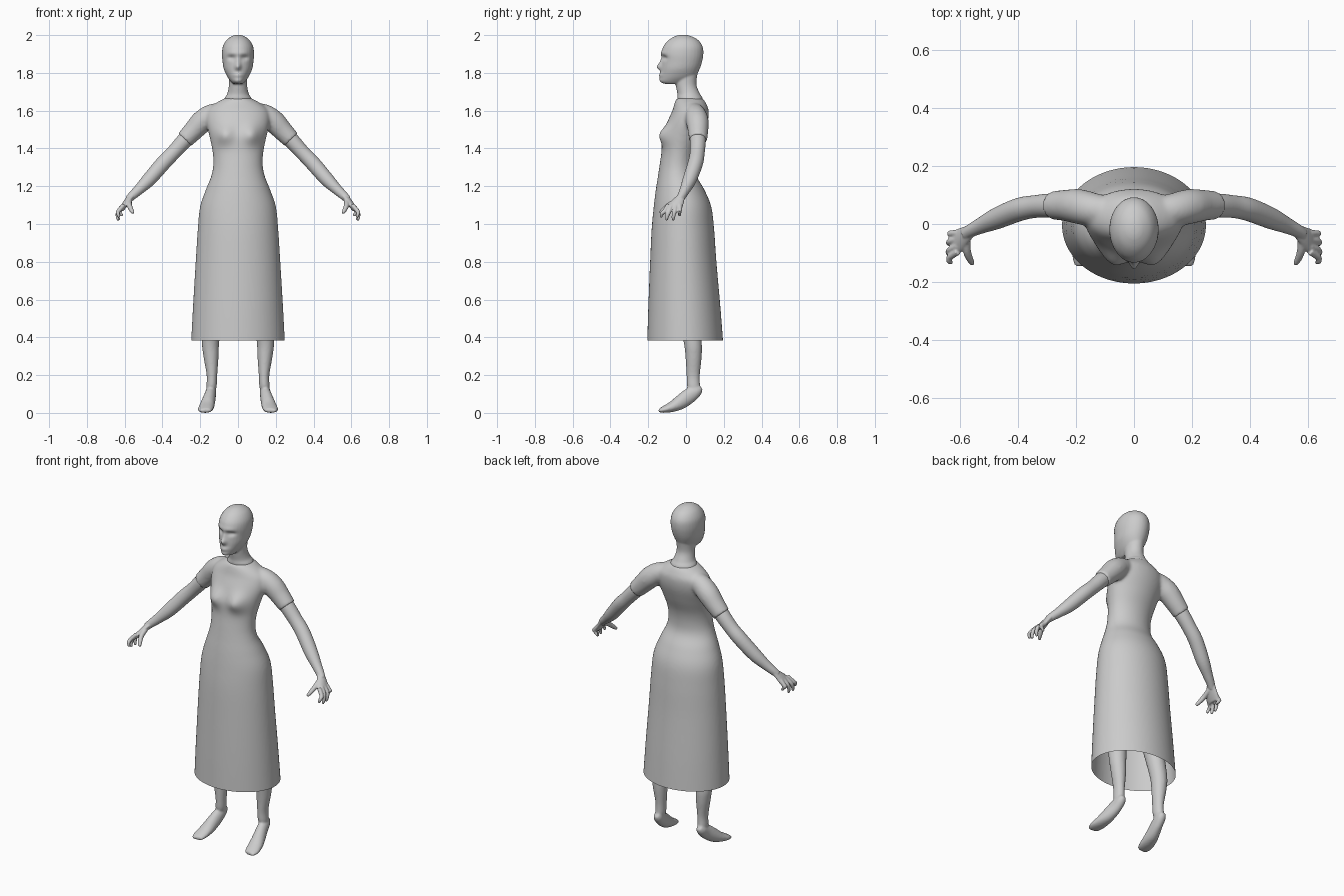
import bpy, bmesh, math
from mathutils import Vector


def spline(keys, steps):
    """Catmull-Rom through rows of (x, y, z, ru, rv)."""
    out, n = [], len(keys)
    for i in range(n - 1):
        p0, p1 = keys[max(i - 1, 0)], keys[i]
        p2, p3 = keys[i + 1], keys[min(i + 2, n - 1)]
        for s in range(steps):
            t = s / steps
            out.append([0.5 * (2 * b + (c - a) * t + (2 * a - 5 * b + 4 * c - d) * t * t
                               + (3 * b - a - 3 * c + d) * t ** 3)
                        for a, b, c, d in zip(p0, p1, p2, p3)])
    out.append(list(keys[-1]))
    return out


def loft(bm, keys, flat=False, side=1, steps=5, sides=32):
    """Closed tube of elliptical rings; flat keeps the rings horizontal."""
    rows = spline([(k[0] * side, *k[1:], k[-1])[:5] for k in keys], steps)
    rings = []
    for i, r in enumerate(rows):
        c = Vector(r[:3])
        if flat:
            u, v = Vector((1, 0, 0)), Vector((0, 1, 0))
        else:
            t = Vector(rows[min(i + 1, len(rows) - 1)][:3]) - Vector(rows[max(i - 1, 0)][:3])
            u = t.cross(Vector((0, 0, 1))).normalized()
            v = u.cross(t).normalized()
        ring = []
        for j in range(sides):
            a = 2 * math.pi * j / sides
            ring.append(bm.verts.new(c + u * max(r[3], .002) * math.cos(a)
                                     + v * max(r[4], .002) * math.sin(a)))
        rings.append(ring)
    for a, b in zip(rings, rings[1:]):
        for j in range(sides):
            k = (j + 1) % sides
            bm.faces.new((a[j], a[k], b[k], b[j]))
    bm.faces.new(rings[0])
    bm.faces.new(rings[-1])


def fuse(name, bm, voxel, smooth):
    """Merge the overlapping tubes into one smooth skin."""
    bmesh.ops.recalc_face_normals(bm, faces=bm.faces)
    me = bpy.data.meshes.new(name)
    bm.to_mesh(me)
    bm.free()
    ob = bpy.data.objects.new(name, me)
    bpy.context.collection.objects.link(ob)
    m = ob.modifiers.new("fuse", 'REMESH')
    m.mode, m.voxel_size = 'VOXEL', voxel
    m = ob.modifiers.new("soften", 'SMOOTH')
    m.factor, m.iterations = 0.5, smooth
    dg = bpy.context.evaluated_depsgraph_get()
    done = bpy.data.meshes.new_from_object(ob.evaluated_get(dg))
    ob.modifiers.clear()
    ob.data = done
    for p in done.polygons:
        p.use_smooth = True
    return ob


def bump(ob, centre, size, push):
    """Soft sculpting push around a point."""
    for v in ob.data.vertices:
        q = sum(((a - b) / s) ** 2 for a, b, s in zip(v.co, centre, size))
        if q < 12:
            v.co += Vector(push) * math.exp(-q / 2)


# Dress: rows are height, half width, front y, back y
profile = [(.34, .25, -.206, .199), (.55, .239, -.2, .183), (.8, .224, -.19, .161),
           (.97, .213, -.182, .149), (1.09, .201, -.171, .134), (1.18, .171, -.16, .098),
           (1.25, .143, -.149, .058), (1.31, .131, -.14, .05), (1.38, .134, -.13, .06),
           (1.46, .15, -.122, .09), (1.54, .168, -.098, .115), (1.60, .162, -.072, .12),
           (1.635, .125, -.062, .108), (1.66, .082, -.053, .093), (1.665, .07, -.045, .085)]
bm = bmesh.new()
loft(bm, [(0, (f + b) / 2, z, w, (b - f) / 2) for z, w, f, b in profile],
     flat=True, sides=64)
for s in (-1, 1):
    loft(bm, [(.07, .04, 1.595, .05), (.14, .05, 1.577, .057), (.19, .06, 1.542, .06),
              (.235, .064, 1.495, .054), (.282, .064, 1.446, .048)], side=s)
dress = fuse("dress", bm, .008, 8)
for s in (-1, 1):
    bump(dress, (.075 * s, -.125, 1.475), (.036, .06, .036), (0, -.034, 0))
bm = bmesh.new()
bm.from_mesh(dress.data)
bmesh.ops.bisect_plane(bm, geom=bm.verts[:] + bm.edges[:] + bm.faces[:],
                       plane_co=(0, 0, .383), plane_no=(0, 0, 1), clear_inner=True)
bm.to_mesh(dress.data)
bm.free()

# Head and neck
bm = bmesh.new()
loft(bm, [(0, -.065, 1.742, .026, .05), (0, -.058, 1.755, .039, .076),
          (0, -.042, 1.78, .057, .093), (0, -.03, 1.82, .075, .102),
          (0, -.0215, 1.86, .082, .107), (0, -.019, 1.90, .085, .111),
          (0, -.016, 1.94, .08, .104), (0, -.0135, 1.975, .06, .077),
          (0, -.015, 1.996, .03, .038), (0, -.015, 2.002, .006, .008)], flat=True)
loft(bm, [(0, .03, 1.60, .08, .06), (0, .022, 1.66, .074, .068), (0, .014, 1.69, .057, .06),
          (0, .0, 1.74, .048, .055), (0, .0, 1.81, .05, .064)], flat=True)
head = fuse("head", bm, .005, 6)
bump(head, (0, -.135, 1.833), (.011, .03, .013), (0, -.024, 0))
bump(head, (0, -.13, 1.862), (.009, .03, .016), (0, -.008, 0))
bump(head, (0, -.135, 1.788), (.02, .03, .009), (0, -.008, 0))
bump(head, (0, -.13, 1.757), (.02, .03, .012), (0, -.005, 0))
for s in (-1, 1):
    bump(head, (.034 * s, -.115, 1.88), (.017, .03, .010), (0, .013, 0))
    bump(head, (.03 * s, -.12, 1.905), (.025, .03, .010), (0, -.004, 0))

# Arms, hands, legs and feet
fingers = [(-.095, (.628, -.132), 1.035), (-.075, (.634, -.103), 1.02),
           (-.052, (.63, -.068), 1.02), (-.032, (.612, -.034), 1.043)]
for s, label in ((-1, "right"), (1, "left")):
    bm = bmesh.new()
    loft(bm, [(.2, .06, 1.53, .042), (.28, .063, 1.446, .042), (.34, .06, 1.38, .039),
              (.395, .05, 1.323, .04), (.47, .02, 1.237, .037), (.525, -.005, 1.182, .028),
              (.56, -.022, 1.15, .023), (.58, -.035, 1.13, .02)], side=s)
    loft(bm, [(.56, -.022, 1.155, .019, .02), (.583, -.042, 1.125, .02, .033),
              (.606, -.06, 1.092, .018, .043), (.62, -.065, 1.068, .012, .038)],
         flat=True, side=s)
    for y, (tx, ty), tz in fingers:
        loft(bm, [(.605, y, 1.10, .012), (.633, (y + ty) / 2, 1.068, .0115),
                  (.5 * (tx + .642), ty * .9 + y * .1, tz + .02, .010),
                  (tx, ty, tz, .007)], side=s, sides=12)
    loft(bm, [(.575, -.045, 1.125, .014), (.575, -.09, 1.10, .014),
              (.565, -.12, 1.075, .012), (.555, -.138, 1.058, .008)], side=s, sides=12)
    fuse(label + "_arm", bm, .004, 3)

    bm = bmesh.new()
    loft(bm, [(.1, -.02, 1.03, .085, .09), (.103, -.02, .95, .09, .095),
              (.11, -.01, .8, .08, .085), (.13, .01, .55, .056, .06),
              (.145, .035, .38, .046, .048), (.143, .04, .3, .04, .043),
              (.138, .038, .2, .028, .035), (.14, .04, .14, .027, .034),
              (.143, .046, .11, .02, .026)], flat=True, side=s)
    loft(bm, [(.142, .08, .135, .014, .014), (.142, .06, .12, .026, .03),
              (.147, .02, .092, .03, .04), (.158, -.03, .056, .036, .038),
              (.166, -.07, .034, .04, .029), (.173, -.11, .02, .04, .02),
              (.176, -.137, .013, .032, .012), (.176, -.144, .012, .022, .007)], side=s)
    leg = fuse(label + "_leg", bm, .006, 4)
    for v in leg.data.vertices:
        v.co.z = max(v.co.z, 0)
